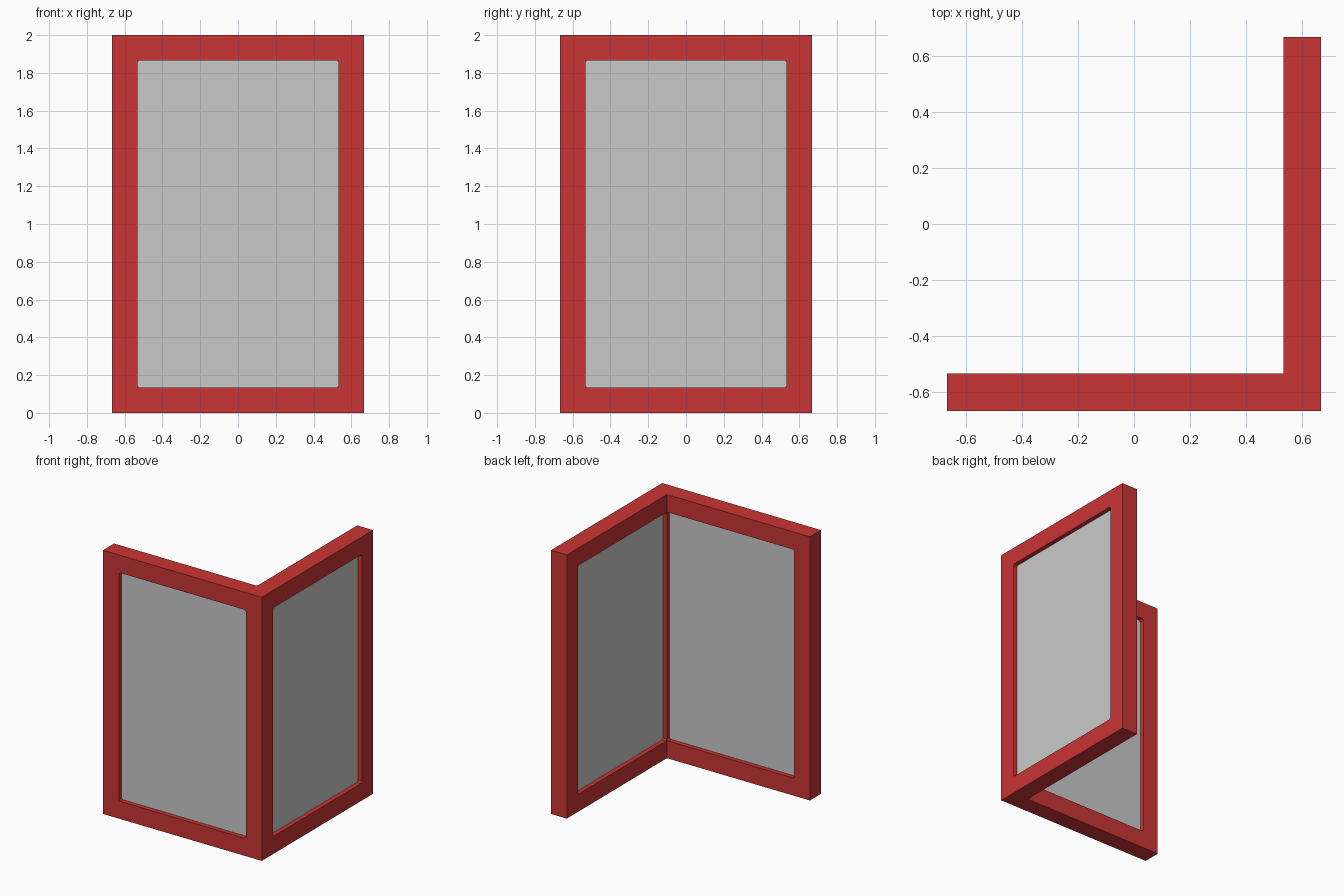
import bpy, bmesh
from mathutils import Vector

if "Cube" in bpy.data.objects:
    bpy.data.objects.remove(bpy.data.objects["Cube"])

H = 2 / 3          # half width of each panel
I = H - 2 / 15     # inner face of the frame
Z0, Z1, ZT = 2 / 15, 2 - 2 / 15, 2.0
R = 1 / 30         # recess of each pane
C = 0.011          # clipped corners of the openings


def material(name, col):
    m = bpy.data.materials.new(name)
    m.diffuse_color = (*col, 1)
    m.use_nodes = True
    m.node_tree.nodes["Principled BSDF"].inputs["Base Color"].default_value = m.diffuse_color
    return m


red = material("red_frame", (0.59, 0.035, 0.035))
grey = material("grey_pane", (0.59, 0.59, 0.59))


def finish(bm, name, mat):
    bmesh.ops.recalc_face_normals(bm, faces=bm.faces)
    me = bpy.data.meshes.new(name)
    bm.to_mesh(me)
    bm.free()
    me.materials.append(mat)
    ob = bpy.data.objects.new(name, me)
    bpy.context.collection.objects.link(ob)
    return ob


# L-shaped frame: filled cells of a 3x3x3 grid, keeping only outside faces
cuts = ([-H, -I, I, H], [-H, -I, I, H], [0, Z0, Z1, ZT])


def solid(c):
    i, j, k = c
    if min(c) < 0 or max(c) > 2:
        return False
    in_wall = j == 0 or i == 2
    opening = k == 1 and ((j == 0 and i == 1) or (i == 2 and j == 1))
    return in_wall and not opening


bm = bmesh.new()
for i in range(3):
    for j in range(3):
        for k in range(3):
            if not solid((i, j, k)):
                continue
            for axis in range(3):
                for side in (0, 1):
                    n = [i, j, k]
                    n[axis] += 2 * side - 1
                    if solid(n):
                        continue
                    a, b = (axis + 1) % 3, (axis + 2) % 3
                    vs = []
                    for da, db in ((0, 0), (1, 0), (1, 1), (0, 1)):
                        g = [i, j, k]
                        g[axis] += side
                        g[a] += da
                        g[b] += db
                        vs.append(bm.verts.new([cuts[t][g[t]] for t in range(3)]))
                    bm.faces.new(vs if side else vs[::-1])
bmesh.ops.remove_doubles(bm, verts=bm.verts, dist=1e-4)
finish(bm, "corner_frame", red)


def wall_point(wall, u, d, z):
    """u runs along the wall, d is depth from the outer face."""
    return Vector((u, -H + d, z)) if wall == "front" else Vector((H - d, u, z))


for wall in ("front", "side"):
    # Recessed pane
    bm = bmesh.new()
    bmesh.ops.create_cube(bm, size=1)
    for v in bm.verts:
        v.co = wall_point(wall, I if v.co.x > 0 else -I,
                          H - I - R if v.co.y > 0 else R,
                          Z1 if v.co.z > 0 else Z0)
    finish(bm, wall + "_pane", grey)

    # Small clipped corners inside the opening
    bm = bmesh.new()
    for u, su in ((-I, 1), (I, -1)):
        for z, sz in ((Z0, 1), (Z1, -1)):
            tri = ((u, z), (u + su * C, z), (u, z + sz * C))
            f = [bm.verts.new(wall_point(wall, p, 0, q)) for p, q in tri]
            b = [bm.verts.new(wall_point(wall, p, H - I, q)) for p, q in tri]
            bm.faces.new(f)
            bm.faces.new(b[::-1])
            for t in range(3):
                s = (t + 1) % 3
                bm.faces.new((f[t], b[t], b[s], f[s]))
    finish(bm, wall + "_opening_corners", red)
